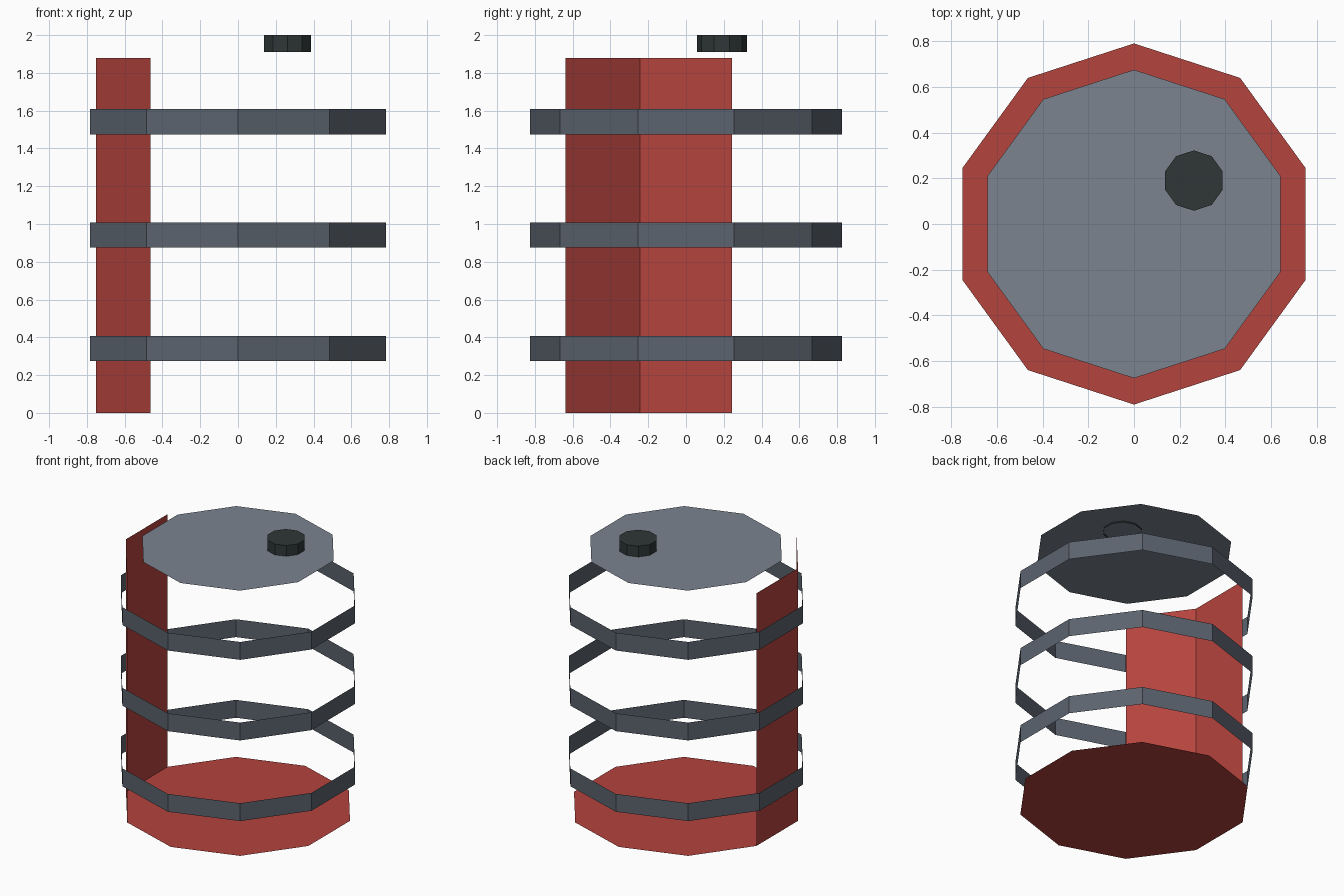
import bpy, bmesh, math

if "Cube" in bpy.data.objects:
    bpy.data.objects.remove(bpy.data.objects["Cube"])

SIDES = 10


def material(name, hex_rgb):
    """Flat colour from an sRGB hex value."""
    lin = []
    for i in (0, 2, 4):
        c = int(hex_rgb[i:i + 2], 16) / 255
        lin.append(c / 12.92 if c <= 0.04045 else ((c + 0.055) / 1.055) ** 2.4)
    m = bpy.data.materials.new(name)
    m.diffuse_color = (*lin, 1)
    m.use_nodes = True
    m.node_tree.nodes["Principled BSDF"].inputs["Base Color"].default_value = m.diffuse_color
    return m


red = material("barrel red", "B4433D")
steel = material("hoop steel", "5B636E")
grey = material("lid grey", "7C8390")
dark = material("cap dark green", "2E3736")


def decagon_part(name, mat, radius, z0, z1=None, walls=range(SIDES),
                 bottom=False, top=False, centre=(0, 0)):
    """Ten-sided shell; wall i runs from corner i to corner i + 1 (corner 0 at +y)."""
    bm = bmesh.new()

    def loop(z):
        angles = [math.pi / 2 + math.tau * i / SIDES for i in range(SIDES)]
        return [bm.verts.new((centre[0] + radius * math.cos(a),
                              centre[1] + radius * math.sin(a), z)) for a in angles]

    low = loop(z0)
    if z1 is not None:
        high = loop(z1)
        for i in walls:
            j = (i + 1) % SIDES
            bm.faces.new((low[i], low[j], high[j], high[i]))
        if top:
            bm.faces.new(high)
    if bottom:
        bm.faces.new(low[::-1])
    elif z1 is None:
        bm.faces.new(low)
    # drop corners that carry no face
    bmesh.ops.delete(bm, geom=[v for v in bm.verts if not v.link_faces], context='VERTS')
    mesh = bpy.data.meshes.new(name)
    bm.to_mesh(mesh)
    bm.free()
    mesh.materials.append(mat)
    obj = bpy.data.objects.new(name, mesh)
    bpy.context.collection.objects.link(obj)
    return obj


# barrel body: floor plus the two remaining wall panels on the left
decagon_part("barrel_body", red, 0.79, 0, 1.88, walls=(2, 3), bottom=True)

# three open hoops, sheet thin
for n, z in enumerate((0.275, 0.875, 1.475)):
    decagon_part(f"hoop_{n + 1}", steel, 0.825, z, z + 0.133)

# flat lid
decagon_part("lid", grey, 0.675, 1.92)

# filler cap, poking slightly through the lid
decagon_part("filler_cap", dark, 0.132, 1.91, 2.0, top=True, centre=(0.262, 0.19))
